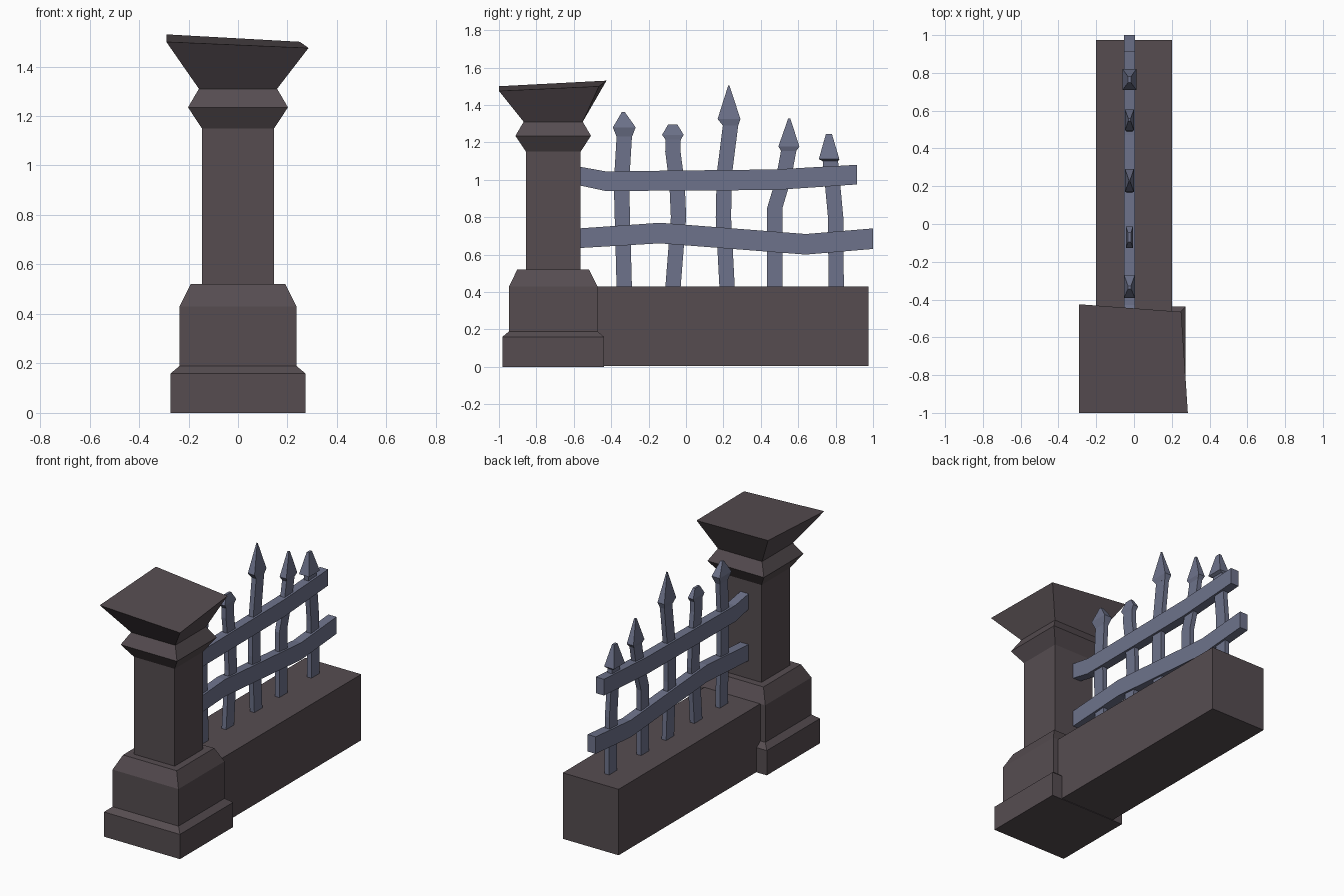
import bpy, bmesh

if "Cube" in bpy.data.objects:
    bpy.data.objects.remove(bpy.data.objects["Cube"], do_unlink=True)


def material(name, colour):
    m = bpy.data.materials.new(name)
    m.use_nodes = True
    m.diffuse_color = (*colour, 1)
    m.node_tree.nodes["Principled BSDF"].inputs["Base Color"].default_value = (*colour, 1)
    return m


stone = material("dark_stone", (0.092, 0.073, 0.081))
iron = material("blue_iron", (0.155, 0.171, 0.258))


def loft(name, rings, mat):
    """Skin a stack of four-cornered rings and close both ends."""
    bm = bmesh.new()
    loops = [[bm.verts.new(p) for p in ring] for ring in rings]
    for a, b in zip(loops, loops[1:]):
        for i in range(4):
            j = (i + 1) % 4
            bm.faces.new((a[i], a[j], b[j], b[i]))
    bm.faces.new(loops[0][::-1])
    bm.faces.new(loops[-1])
    bmesh.ops.recalc_face_normals(bm, faces=bm.faces)
    mesh = bpy.data.meshes.new(name)
    bm.to_mesh(mesh)
    bm.free()
    mesh.materials.append(mat)
    obj = bpy.data.objects.new(name, mesh)
    bpy.context.collection.objects.link(obj)
    return obj


def level(cx, cy, hx, hy, z):
    """Horizontal rectangle."""
    return [(cx - hx, cy - hy, z), (cx + hx, cy - hy, z),
            (cx + hx, cy + hy, z), (cx - hx, cy + hy, z)]


def upright(cx, hx, y, low, high):
    """Rectangle facing along the wall."""
    return [(cx - hx, y, low), (cx + hx, y, low), (cx + hx, y, high), (cx - hx, y, high)]


# Stone pillar: half width and height, ending in a crooked cap
PILLAR_Y = -0.71
profile = [(0.272, 0), (0.272, 0.16), (0.236, 0.19), (0.236, 0.43), (0.192, 0.52),
           (0.146, 0.52), (0.146, 1.15), (0.202, 1.235), (0.158, 1.31)]
rings = [level(0, PILLAR_Y, h, h, z) for h, z in profile]
rings.append([(-0.29, -1, 1.5), (0.285, -1, 1.475), (0.25, -0.465, 1.5), (-0.29, -0.425, 1.53)])
loft("pillar", rings, stone)

# Low stone wall
loft("low_wall", [level(0, 0.235, 0.2, 0.74, z) for z in (0.003, 0.43)], stone)

# Bent rails: position along the wall, bottom, top
FENCE_X = -0.024
rails = {
    "upper_rail": [(-0.57, 0.97, 1.07), (-0.43, 0.94, 1.045), (0.47, 0.945, 1.055), (0.915, 0.975, 1.08)],
    "lower_rail": [(-0.57, 0.635, 0.74), (-0.14, 0.66, 0.77), (0.64, 0.6, 0.71), (1.0, 0.63, 0.74)],
}
for name, path in rails.items():
    loft(name, [upright(FENCE_X, 0.029, *p) for p in path], iron)

# Crooked posts (centre, height), each with a spike:
# spike = centre, shoulder height, half depth, half width, tip centre, tip height, tip half width
posts = [
    ([(-0.33, 0.42), (-0.345, 0.98), (-0.33, 1.23)], (-0.33, 1.28, 0.029, 0.061, -0.335, 1.362, 0.008)),
    ([(-0.07, 0.42), (-0.04, 0.8), (-0.048, 0.98), (-0.07, 1.15), (-0.069, 1.215)],
     (-0.07, 1.24, 0.019, 0.058, -0.071, 1.295, 0.025)),
    ([(0.22, 0.42), (0.2, 0.8), (0.205, 1.03), (0.238, 1.29)], (0.23, 1.325, 0.024, 0.061, 0.229, 1.505, 0.003)),
    ([(0.475, 0.42), (0.475, 0.85), (0.52, 1.0), (0.549, 1.155)], (0.55, 1.178, 0.024, 0.056, 0.552, 1.327, 0.006)),
    ([(0.803, 0.42), (0.8, 0.8), (0.772, 1.1)], (0.765, 1.11, 0.036, 0.055, 0.764, 1.245, 0.016)),
]
for n, (path, spike) in enumerate(posts, 1):
    loft(f"post_{n}", [level(FENCE_X, y, 0.016, 0.041, z) for y, z in path], iron)
    y, z, hx, hy, tip_y, tip_z, tip = spike
    neck_y, neck_z = path[-1]
    loft(f"spike_{n}", [level(FENCE_X, neck_y, 0.0161, 0.0411, neck_z),
                        level(FENCE_X, y, hx, hy, z),
                        level(FENCE_X, tip_y, min(tip, 0.008), tip, tip_z)], iron)
